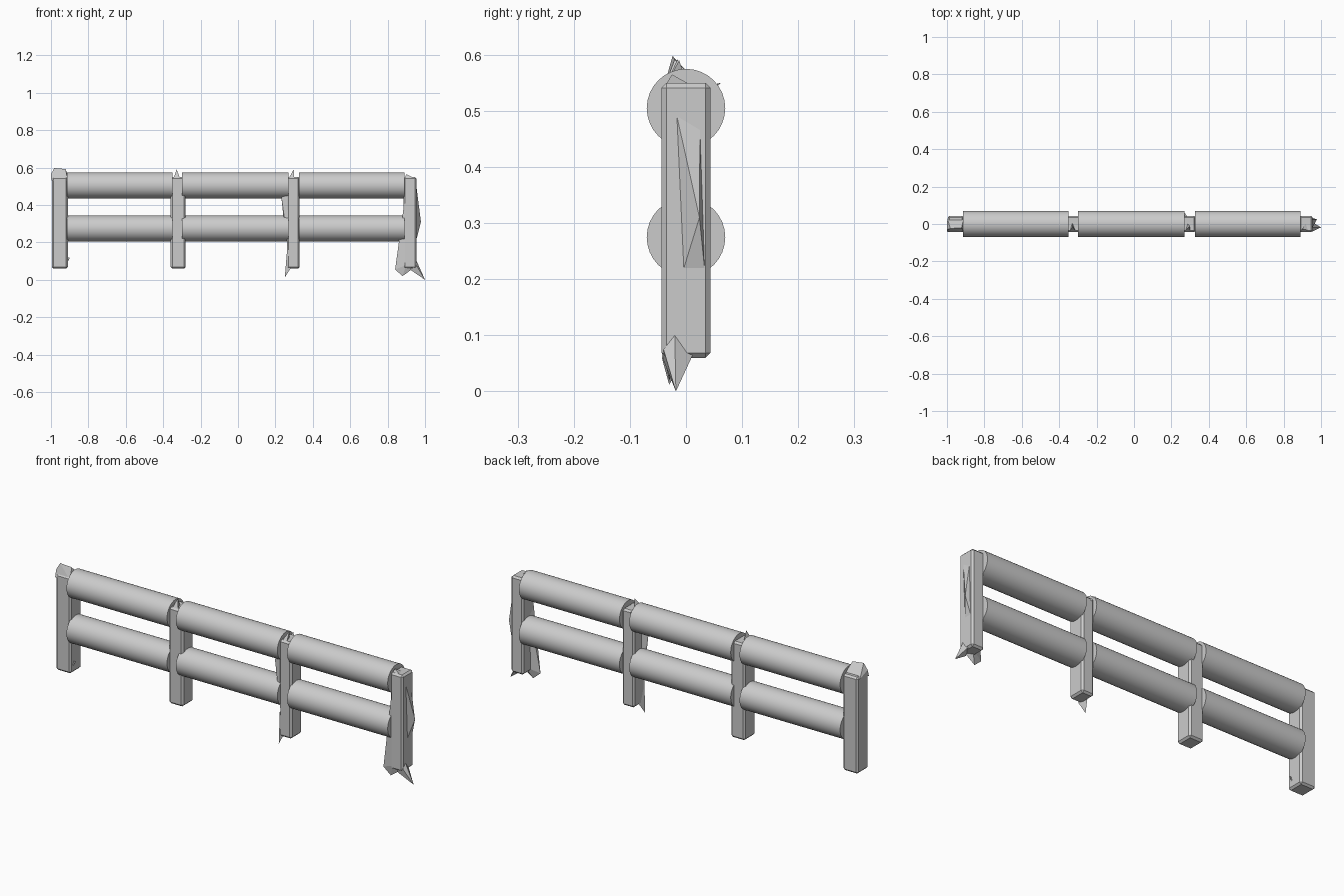
import bpy, bmesh, math


def finish(bm, name):
    bmesh.ops.recalc_face_normals(bm, faces=bm.faces[:])
    mesh = bpy.data.meshes.new(name)
    bm.to_mesh(mesh)
    bm.free()
    ob = bpy.data.objects.new(name, mesh)
    bpy.context.collection.objects.link(ob)
    return ob


def rail(name, x0, x1, z, radius=0.07):
    bpy.ops.mesh.primitive_cylinder_add(vertices=32, radius=radius, depth=x1 - x0,
                                        location=((x0 + x1) / 2, 0, z),
                                        rotation=(0, math.pi / 2, 0))
    ob = bpy.context.object
    ob.name = name
    bpy.ops.object.shade_smooth_by_angle(angle=math.radians(35))


def post(name, x0, x1, z0=0.06, z1=0.55):
    bpy.ops.mesh.primitive_cube_add(size=1, location=((x0 + x1) / 2, 0, (z0 + z1) / 2))
    ob = bpy.context.object
    ob.name = name
    ob.dimensions = (x1 - x0, 0.088, z1 - z0)
    bpy.ops.object.transform_apply(location=False, rotation=False, scale=True)
    bev = ob.modifiers.new("chamfer", 'BEVEL')
    bev.width = 0.009
    bev.segments = 1


def splinter(name, pts):
    # faceted shard: the hull of a few points
    bm = bmesh.new()
    for p in pts:
        bm.verts.new(p)
    bmesh.ops.convex_hull(bm, input=bm.verts[:])
    return finish(bm, name)


# Posts
posts = [(-0.995, -0.91), (-0.36, -0.28), (0.262, 0.33), (0.885, 0.955)]
for i, (a, b) in enumerate(posts):
    post(f"post_{i + 1}", a, b)

# Two rows of round rails
for i, (a, b) in enumerate([(-0.915, -0.35), (-0.30, 0.27), (0.325, 0.89)]):
    rail(f"upper_rail_{i + 1}", a, b, 0.505)
    rail(f"lower_rail_{i + 1}", a, b, 0.275)

# First post: chipped top and a small low splinter
splinter("post_1_chipped_top", [(-0.998, -0.043, 0.53), (-0.91, -0.043, 0.53),
                                (-0.91, 0.03, 0.54), (-0.998, 0.03, 0.54),
                                (-1.0, -0.03, 0.565), (-0.982, -0.024, 0.598),
                                (-0.922, -0.02, 0.592), (-0.91, 0.0, 0.56)])
splinter("post_1_low_splinter", [(-0.92, -0.03, 0.07), (-0.92, -0.01, 0.07),
                                 (-0.92, -0.02, 0.12), (-0.9, -0.02, 0.118)])

# Second post: splinter at the top
splinter("post_2_top_splinter", [(-0.345, -0.04, 0.54), (-0.31, -0.04, 0.54),
                                 (-0.33, 0.01, 0.54), (-0.328, -0.015, 0.592)])

# Third post: side sliver, low tip and top splinters
splinter("post_3_side_sliver", [(0.265, -0.043, 0.46), (0.265, -0.015, 0.46),
                                (0.232, -0.035, 0.44), (0.268, -0.043, 0.2),
                                (0.268, -0.015, 0.2), (0.255, -0.03, 0.22)])
splinter("post_3_low_tip", [(0.265, -0.043, 0.19), (0.27, -0.005, 0.12),
                            (0.28, -0.043, 0.06), (0.265, 0.0, 0.065),
                            (0.25, -0.03, 0.012)])
splinter("post_3_top_splinter", [(0.27, -0.04, 0.54), (0.3, -0.04, 0.54),
                                 (0.285, 0.005, 0.54), (0.298, -0.012, 0.59)])
splinter("post_3_top_chip", [(0.265, 0.02, 0.54), (0.29, 0.03, 0.54),
                             (0.28, 0.043, 0.53), (0.27, 0.062, 0.55)])

# Fourth post: ragged flares on both sides and at the foot
splinter("post_4_inner_flare", [(0.89, -0.043, 0.42), (0.89, -0.01, 0.38),
                                (0.868, -0.035, 0.25), (0.84, -0.032, 0.055),
                                (0.88, -0.03, 0.02), (0.935, -0.03, 0.06),
                                (0.91, -0.005, 0.08), (0.9, -0.043, 0.08)])
splinter("post_4_outer_flare", [(0.95, -0.025, 0.53), (0.95, 0.025, 0.5),
                                (0.978, 0.024, 0.31), (0.95, 0.035, 0.2),
                                (0.95, -0.01, 0.2)])
splinter("post_4_foot_tip", [(0.92, -0.04, 0.055), (0.955, -0.04, 0.075),
                             (0.95, 0.012, 0.065), (0.955, -0.02, 0.1),
                             (1.0, -0.018, 0.0)])
splinter("post_4_top_chip", [(0.89, -0.04, 0.54), (0.95, -0.04, 0.54),
                             (0.93, 0.02, 0.54), (0.9, -0.025, 0.565)])
